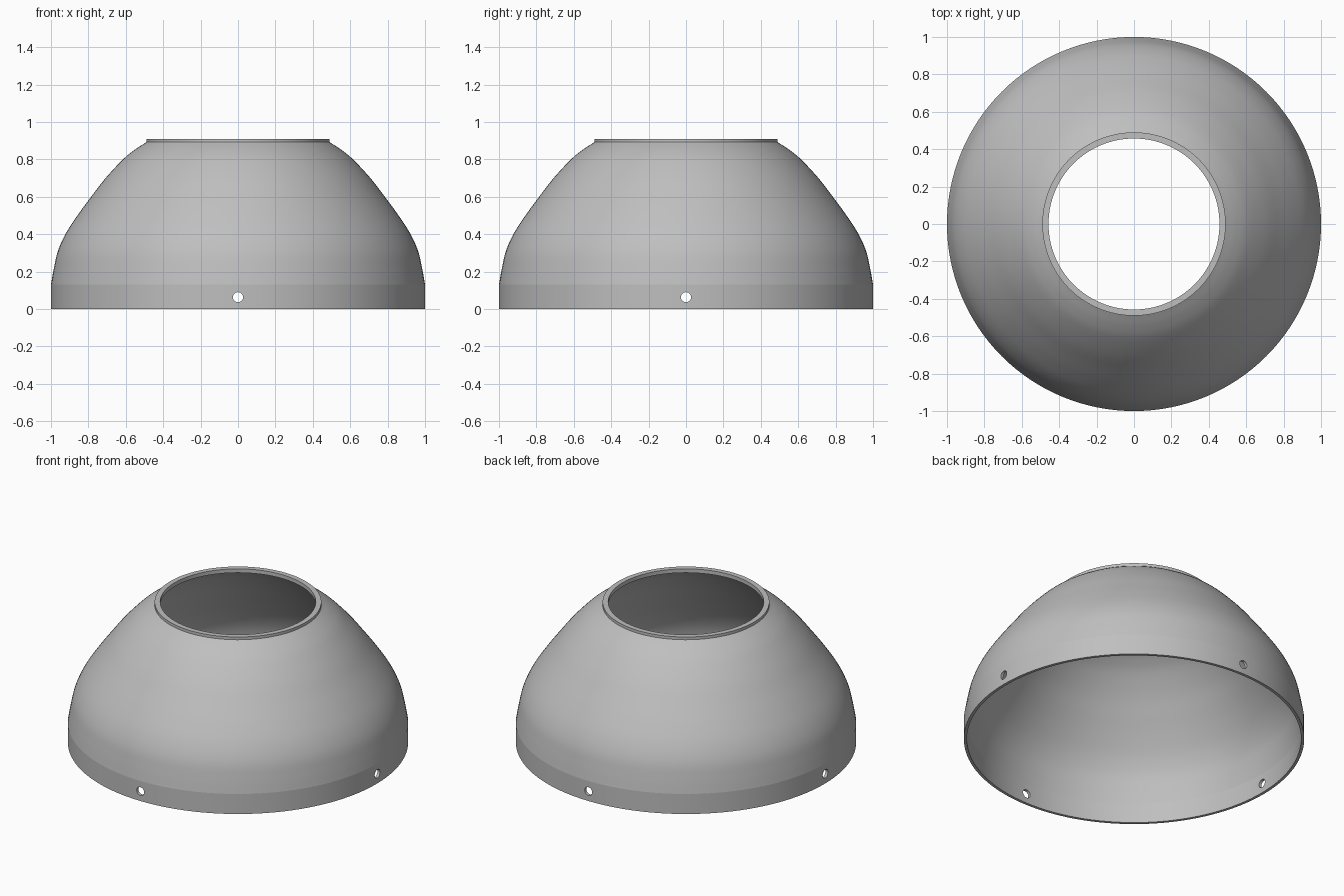
import bpy
import bmesh
from math import radians, cos, sin, pi
from mathutils import Vector, Matrix

cube = bpy.data.objects.get("Cube")
if cube:
    bpy.data.objects.remove(cube, do_unlink=True)

SEGMENTS = 128
WALL = 0.018

grey = bpy.data.materials.new("light_grey")
grey.use_nodes = True
colour = (0.52, 0.52, 0.52, 1)
grey.diffuse_color = colour
grey.node_tree.nodes["Principled BSDF"].inputs["Base Color"].default_value = colour


def smooth_path(points, steps=5):
    """Catmull-Rom curve through the points."""
    p = [Vector(q) for q in points]
    p = [2 * p[0] - p[1]] + p + [2 * p[-1] - p[-2]]
    path = []
    for a, b, c, d in zip(p, p[1:], p[2:], p[3:]):
        for i in range(steps):
            t = i / steps
            path.append(0.5 * (2 * b + (c - a) * t + (2 * a - 5 * b + 4 * c - d) * t**2
                               + (3 * b - a - 3 * c + d) * t**3))
    return path + [p[-2]]


# Outer dome curve and the same curve moved inwards by the wall thickness
dome = smooth_path([(1, 0.13), (0.985, 0.215), (0.963, 0.31), (0.92, 0.405), (0.855, 0.505),
                    (0.785, 0.6), (0.708, 0.7), (0.615, 0.8), (0.55, 0.853), (0.49, 0.892)])
inner = []
for i, point in enumerate(dome):
    along = dome[min(i + 1, len(dome) - 1)] - dome[max(i - 1, 0)]
    inner.append(point + WALL * Vector((-along.y, along.x)).normalized())
inner = [q for q in inner if q.x > 0.462]

# Closed wall section: skirt, dome, top rim, inside
section = [Vector((1, 0))] + dome + [Vector((0.49, 0.91)), Vector((0.457, 0.91)),
                                     Vector((0.457, 0.885))]
section += inner[::-1] + [Vector((1 - WALL, 0))]

# Revolve the section into a shell
bm = bmesh.new()
rings = []
for s in range(SEGMENTS):
    a = 2 * pi * s / SEGMENTS
    rings.append([bm.verts.new((q.x * cos(a), q.x * sin(a), q.y)) for q in section])
n = len(section)
for s, ring in enumerate(rings):
    nxt = rings[(s + 1) % SEGMENTS]
    for k in range(n):
        m = (k + 1) % n
        bm.faces.new((ring[k], nxt[k], nxt[m], ring[m]))
bmesh.ops.recalc_face_normals(bm, faces=bm.faces)
mesh = bpy.data.meshes.new("lamp_shade")
bm.to_mesh(mesh)
bm.free()
mesh.materials.append(grey)
shade = bpy.data.objects.new("lamp_shade", mesh)
bpy.context.collection.objects.link(shade)

# Four screw holes through the skirt
bm = bmesh.new()
for i in range(4):
    turn = Matrix.Rotation(i * pi / 2, 4, "Z")
    place = turn @ Matrix.Translation((1, 0, 0.063)) @ Matrix.Rotation(pi / 2, 4, "Y")
    bmesh.ops.create_cone(bm, cap_ends=True, segments=24, radius1=0.027, radius2=0.027,
                          depth=0.2, matrix=place)
cut_mesh = bpy.data.meshes.new("hole_cutters")
bm.to_mesh(cut_mesh)
bm.free()
cut_mesh.materials.append(grey)
cutter = bpy.data.objects.new("hole_cutters", cut_mesh)
cutter.hide_render = True
bpy.context.collection.objects.link(cutter)

holes = shade.modifiers.new("screw_holes", "BOOLEAN")
holes.operation = "DIFFERENCE"
holes.solver = "EXACT"
holes.object = cutter
bpy.ops.object.select_all(action="DESELECT")
bpy.context.view_layer.objects.active = shade
shade.select_set(True)
bpy.ops.object.modifier_apply(modifier=holes.name)
bpy.data.objects.remove(cutter, do_unlink=True)
bpy.ops.object.shade_smooth_by_angle(angle=radians(9))
